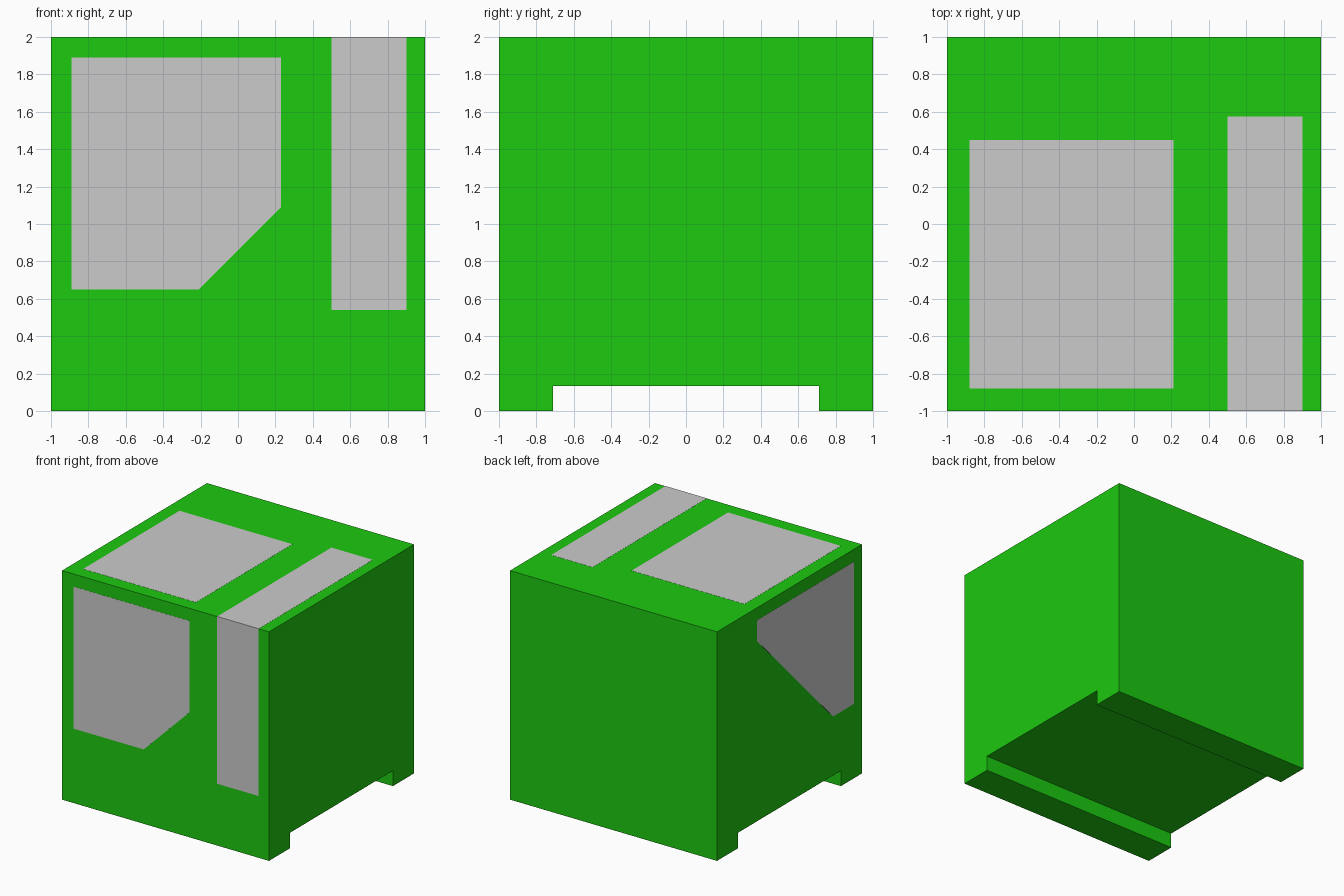
import bpy, bmesh
from mathutils import Vector

if "Cube" in bpy.data.objects:
    bpy.data.objects.remove(bpy.data.objects["Cube"])

LIFT = 0.001   # panels sit almost flush with the body
SINK = 0.01    # depth of each panel inside the body


def prism(name, outline, offset, material=None):
    """Extrude a planar outline along the offset vector into a solid."""
    bm = bmesh.new()
    face = bm.faces.new([bm.verts.new(p) for p in outline])
    ext = bmesh.ops.extrude_face_region(bm, geom=[face], use_keep_orig=True)
    verts = [v for v in ext["geom"] if isinstance(v, bmesh.types.BMVert)]
    bmesh.ops.translate(bm, verts=verts, vec=Vector(offset))
    bmesh.ops.recalc_face_normals(bm, faces=bm.faces)
    mesh = bpy.data.meshes.new(name)
    bm.to_mesh(mesh)
    bm.free()
    obj = bpy.data.objects.new(name, mesh)
    bpy.context.collection.objects.link(obj)
    if material:
        mesh.materials.append(material)
    return obj


green = bpy.data.materials.new("green")
green.diffuse_color = (0.012, 0.586, 0.005, 1)
green.use_nodes = True
green.node_tree.nodes["Principled BSDF"].inputs["Base Color"].default_value = green.diffuse_color

# Cube body with a wide channel running along x underneath
half = [(0.71, 0.135), (0.71, 0), (1, 0), (1, 2)]
section = half + [(-y, z) for y, z in reversed(half)]
prism("body", [(-1, y, z) for y, z in section], (2, 0, 0), green)

# Front window with a cut corner
front = [(-0.89, 1.89), (0.23, 1.89), (0.23, 1.09), (-0.21, 0.65), (-0.89, 0.65)]
prism("front_window", [(x, -1 - LIFT, z) for x, z in front], (0, SINK, 0))

# Left window with a long sloping edge
left = [(0.45, 1.89), (-0.89, 1.89), (-0.89, 0.65), (-0.60, 0.65), (0.45, 1.71)]
prism("left_window", [(-1 - LIFT, y, z) for y, z in left], (SINK, 0, 0))

# Top window
top = [(-0.88, -0.88), (0.21, -0.88), (0.21, 0.45), (-0.88, 0.45)]
prism("top_window", [(x, y, 2 + LIFT) for x, y in top], (0, 0, -SINK))

# Strip folded over the front top edge
y0, z0 = -1 - LIFT, 2 + LIFT
strip = [(y0, 0.54), (y0, z0), (0.575, z0), (0.575, z0 - SINK),
         (y0 + SINK, z0 - SINK), (y0 + SINK, 0.54)]
prism("folded_strip", [(0.5, y, z) for y, z in strip], (0.4, 0, 0))
